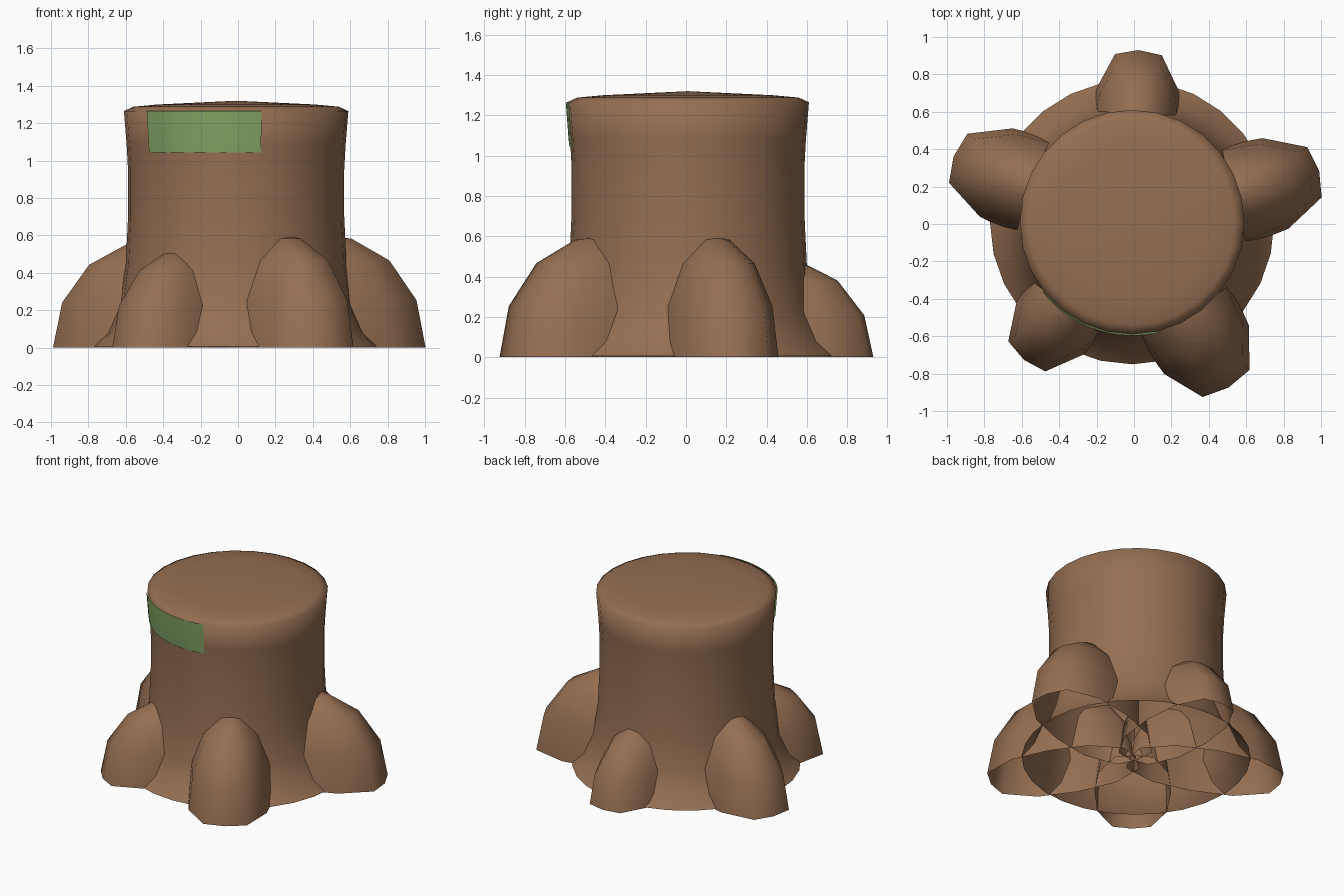
import bpy, bmesh
from math import sin, cos, radians, pi

cube = bpy.data.objects.get("Cube")
if cube:
    bpy.data.objects.remove(cube, do_unlink=True)


def material(name, colour):
    m = bpy.data.materials.new(name)
    m.use_nodes = True
    m.diffuse_color = colour
    m.node_tree.nodes["Principled BSDF"].inputs["Base Color"].default_value = colour
    return m


BARK = material("bark brown", (0.30, 0.158, 0.083, 1))
MOSS = material("moss green", (0.235, 0.385, 0.13, 1))
CENTRE = (-0.01, 0.01, 0)


def loft(name, rings, mat, closed=True, cap=None):
    """Skin a stack of equal rings; cap is an optional apex point."""
    bm = bmesh.new()
    rows = [[bm.verts.new(p) for p in ring] for ring in rings]
    n = len(rows[0])
    span = n if closed else n - 1
    for low, high in zip(rows, rows[1:]):
        for i in range(span):
            j = (i + 1) % n
            bm.faces.new((low[i], low[j], high[j], high[i]))
    if cap:
        apex = bm.verts.new(cap)
        for i in range(n):
            bm.faces.new((rows[-1][i], rows[-1][(i + 1) % n], apex))
    for f in bm.faces:
        f.smooth = True
    me = bpy.data.meshes.new(name)
    bm.to_mesh(me)
    bm.free()
    me.materials.append(mat)
    ob = bpy.data.objects.new(name, me)
    bpy.context.collection.objects.link(ob)
    return ob


def arc(r, z, start, end, n, closed=True):
    steps = n if closed else n - 1
    angles = [start + (end - start) * i / steps for i in range(n)]
    return [(r * cos(a), r * sin(a), z) for a in angles]


# Trunk: flared foot, slim waist, softly domed top
profile = [(0.76, 0.005), (0.685, 0.08), (0.62, 0.23), (0.59, 0.45), (0.578, 0.7),
           (0.578, 0.95), (0.585, 1.08), (0.6, 1.265), (0.55, 1.288), (0.42, 1.3)]
trunk = loft("trunk", [arc(r, z, 0, 2 * pi, 28) for r, z in profile],
             BARK, cap=(0, 0, 1.32))
trunk.location = CENTRE

# Moss patch: thin curved plate under the rim
levels = [(0.588, 1.042), (0.593, 1.08), (0.607, 1.265)]
patch = loft("moss_patch", [arc(r, z, radians(218), radians(283), 14, False)
                            for r, z in levels], MOSS, closed=False)
patch.location = CENTRE

# Roots: blunt half-ellipsoids, open underneath
front = [(1, 0), (0.95, 0.5), (0.54, 0.9), (0, 1)]
left_half = front + [(-x, y) for x, y in front[-2::-1]]
outline = left_half + [(x, -y) for x, y in left_half[-2:0:-1]]


def root(name, angle, tip, width, height, start=0.5):
    rings = []
    for e in (0, 25, 51, 76):
        s, z = cos(radians(e)), height * sin(radians(e))
        rings.append([(start + (tip - start) * x * s, width * y * s, z)
                      for x, y in outline])
    ob = loft(name, rings, BARK, cap=(start, 0, height))
    ob.rotation_euler.z = radians(angle)


root("left_root", 16, 1.03, 0.28, 0.6)
root("back_root", 88.5, 0.93, 0.25, 0.49, 0.45)
root("right_root", 159.5, 1.03, 0.28, 0.57)
root("front_right_root", 231, 0.935, 0.255, 0.53, 0.45)
root("front_left_root", 300, 1.01, 0.29, 0.6)
